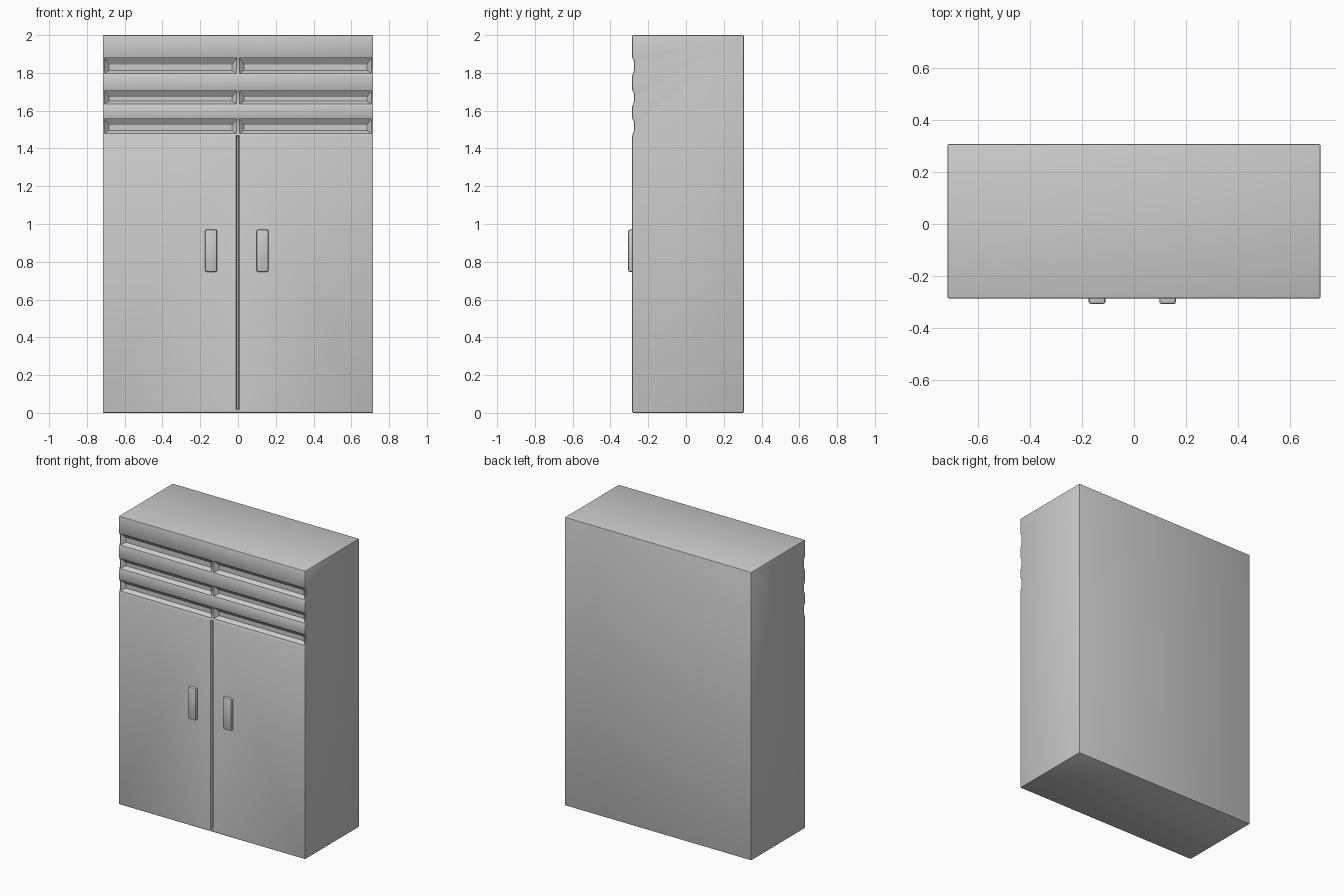
import bpy, bmesh

if "Cube" in bpy.data.objects:
    bpy.data.objects.remove(bpy.data.objects["Cube"])

HALF_W, FRONT, BACK, TOP = 0.716, -0.286, 0.307, 2.0
DIP = -0.275          # shallow band behind each slot row
FLOOR = -0.252        # slot floor
SLOTS = [(1.48, 1.556), (1.635, 1.705), (1.798, 1.878)]


def make(name, rings):
    """Closed solid from a stack of matching vertex rings."""
    bm = bmesh.new()
    loops = [[bm.verts.new(p) for p in r] for r in rings]
    n = len(loops[0])
    bm.faces.new(loops[0])
    bm.faces.new(loops[-1][::-1])
    for a, b in zip(loops, loops[1:]):
        for i in range(n):
            j = (i + 1) % n
            bm.faces.new((a[i], b[i], b[j], a[j]))
    bmesh.ops.recalc_face_normals(bm, faces=bm.faces)
    mesh = bpy.data.meshes.new(name)
    bm.to_mesh(mesh)
    bm.free()
    ob = bpy.data.objects.new(name, mesh)
    bpy.context.collection.objects.link(ob)
    return ob


def rect(x0, x1, z0, z1, y):
    return [(x0, y, z0), (x1, y, z0), (x1, y, z1), (x0, y, z1)]


def apply(ob, kind, **settings):
    mod = ob.modifiers.new(kind, kind)
    for k, v in settings.items():
        setattr(mod, k, v)
    bpy.context.view_layer.objects.active = ob
    bpy.ops.object.modifier_apply(modifier=mod.name)


def smooth(ob):
    bpy.ops.object.select_all(action='DESELECT')
    ob.select_set(True)
    bpy.context.view_layer.objects.active = ob
    bpy.ops.object.shade_smooth_by_angle()


# cabinet body: side profile with shallow dips, extruded across the width
profile = [(BACK, TOP), (BACK, 0), (FRONT, 0)]
for z0, z1 in SLOTS:
    profile += [(FRONT, z0 - 0.015), (DIP, z0 + 0.015),
                (DIP, z1 - 0.015), (FRONT, z1 + 0.006)]
profile.append((FRONT, TOP))
body = make("cabinet_body", [[(x, y, z) for y, z in profile] for x in (-HALF_W, HALF_W)])
apply(body, 'BEVEL', width=0.007, segments=2, limit_method='ANGLE', angle_limit=1.0)

# tapered slots, three rows on each door
cutters = []
for z0, z1 in SLOTS:
    for x0, x1 in ((-0.707, -0.007), (0.008, 0.706)):
        cutters.append(make("slot_cutter", [
            rect(x0, x1, z0, z1, -0.33),
            rect(x0, x1, z0, z1, DIP),
            rect(x0 + 0.024, x1 - 0.024, z0 + 0.015, z1 - 0.033, FLOOR)]))

# seam between the doors
cutters.append(make("seam_cutter", [
    rect(-0.012, 0.009, 0.015, 1.47, FRONT - 0.004),
    rect(-0.005, 0.002, 0.022, 1.463, FRONT + 0.012)]))

for cutter in cutters:
    cutter.hide_render = True
    apply(body, 'BOOLEAN', operation='DIFFERENCE', solver='EXACT', object=cutter)
    bpy.data.objects.remove(cutter)
smooth(body)

# raised door handles
for side, x in (("left", -0.142), ("right", 0.129)):
    handle = make(side + "_handle", [
        rect(x - 0.032, x + 0.032, 0.747, 0.970, FRONT + 0.015),
        rect(x - 0.032, x + 0.032, 0.747, 0.970, -0.307)])
    apply(handle, 'BEVEL', width=0.009, segments=2)
    smooth(handle)
